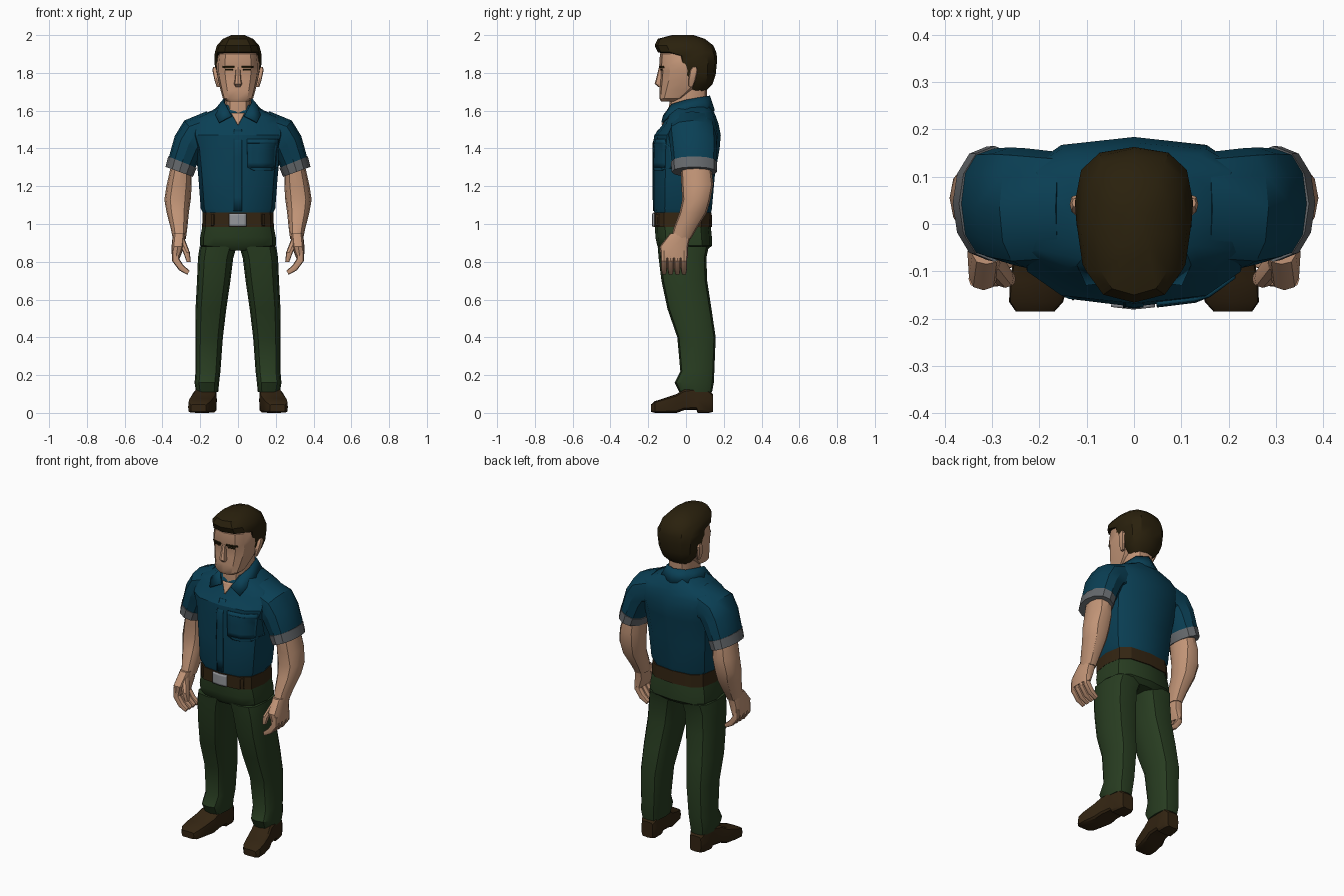
import bpy, bmesh
from math import sin, cos, tau, radians, copysign
from mathutils import Vector
from mathutils.bvhtree import BVHTree

default_cube = bpy.data.objects.get("Cube")
if default_cube:
    bpy.data.objects.remove(default_cube, do_unlink=True)

parts = []


def material(name, red, green, blue):
    mat = bpy.data.materials.new(name)
    mat.use_nodes = True
    colour = (red, green, blue, 1)
    mat.diffuse_color = colour
    shader = next(n for n in mat.node_tree.nodes if n.type == "BSDF_PRINCIPLED")
    shader.inputs["Base Color"].default_value = colour
    shader.inputs["Roughness"].default_value = 0.9
    return mat


skin = material("skin", .54, .3, .185)
hair_brown = material("dark brown hair", .023, .015, .004)
leather = material("brown leather", .033, .018, .006)
shirt_blue = material("blue cloth", .003, .05, .09)
seam_blue = material("dark blue seam", .002, .03, .055)
cuff_grey = material("grey cuff", .13, .14, .15)
metal = material("buckle metal", .3, .31, .33)
trouser_green = material("green cloth", .021, .046, .015)


def finish(name, mat, bm):
    bmesh.ops.recalc_face_normals(bm, faces=bm.faces[:])
    mesh = bpy.data.meshes.new(name)
    bm.to_mesh(mesh)
    bm.free()
    mesh.materials.append(mat)
    obj = bpy.data.objects.new(name, mesh)
    bpy.context.collection.objects.link(obj)
    parts.append(obj)
    return obj


def rounded(value, power):
    return copysign(abs(value) ** power, value) if abs(value) > 1e-6 else 0


def loft(name, mat, rings, side=1, sides=12, power=.7, along_y=False):
    """Skin rings of (position, u min, u max, v min, v max, optional tilt)."""
    bm = bmesh.new()
    loops = []
    for pos, u_min, u_max, v_min, v_max, *tilt in rings:
        lean = radians(tilt[0]) if tilt else 0
        u_mid, v_mid = (u_min + u_max) / 2, (v_min + v_max) / 2
        loop = []
        for i in range(sides):
            angle = tau * i / sides
            u = rounded(cos(angle), power) * (u_max - u_min) / 2
            v = rounded(sin(angle), power) * (v_max - v_min) / 2
            if along_y:
                point = (side * (u_mid + u), pos, v_mid + v)
            else:
                point = (side * (u_mid + u * cos(lean)), v_mid + v, pos + u * sin(lean))
            loop.append(bm.verts.new(point))
        loops.append(loop)
    for low, high in zip(loops, loops[1:]):
        for i in range(sides):
            j = (i + 1) % sides
            bm.faces.new((low[i], low[j], high[j], high[i]))
    bm.faces.new(loops[0])
    bm.faces.new(loops[-1])
    return finish(name, mat, bm)


def body(name, mat, rings, **options):
    """Symmetric loft from (height, half width, front, back)."""
    return loft(name, mat, [(z, -w, w, y0, y1) for z, w, y0, y1 in rings], **options)


def sheet(name, mat, rows, thickness):
    bm = bmesh.new()
    grid = [[bm.verts.new(point) for point in row] for row in rows]
    for a, b in zip(grid, grid[1:]):
        for i in range(len(a) - 1):
            bm.faces.new((a[i], a[i + 1], b[i + 1], b[i]))
    obj = finish(name, mat, bm)
    solid = obj.modifiers.new("thickness", "SOLIDIFY")
    solid.thickness = thickness
    solid.offset = 0
    return obj


def patch(name, mat, target, x0, x1, z0, z1, taper=1, lift=.004, steps=6):
    """Thin plate laid on the front of a target; taper narrows its lower end."""
    bm = bmesh.new()
    bm.from_mesh(target.data)
    tree = BVHTree.FromBMesh(bm)
    bm.free()
    middle, half, rows = (x0 + x1) / 2, (x1 - x0) / 2, []
    for r in range(steps + 1):
        down = r / steps
        width = half * (1 + (taper - 1) * down)
        row = []
        for c in range(steps + 1):
            x, z = middle + width * (2 * c / steps - 1), z1 + (z0 - z1) * down
            hit = tree.ray_cast(Vector((x, -2, z)), Vector((0, 1, 0)))[0]
            row.append((x, (hit.y if hit else 0) - lift / 2, z))
        rows.append(row)
    return sheet(name, mat, rows, lift * 2)


# Shirt, trousers top and belt
shirt = body("shirt", shirt_blue, [
    (1.05, .18, -.165, .13), (1.08, .197, -.172, .137), (1.25, .21, -.172, .152),
    (1.4, .225, -.175, .178), (1.47, .25, -.168, .184), (1.53, .25, -.12, .172),
    (1.565, .225, -.105, .16), (1.6, .14, -.092, .145), (1.63, .085, -.075, .125)])
body("trouser_hips", trouser_green, [
    (.86, .17, -.13, .11), (.885, .2, -.152, .137), (.93, .2, -.162, .137),
    (1.0, .186, -.165, .13)], power=.65)
belt = body("belt", leather, [(.985, .19, -.172, .138), (1.06, .187, -.172, .136)], power=.65)
patch("belt_buckle", metal, belt, -.048, .044, .988, 1.056, lift=.006)

# Shirt front details
patch("button_placket", shirt_blue, shirt, -.02, .02, 1.07, 1.5, lift=.003)
patch("placket_seam", seam_blue, shirt, -.023, -.018, 1.07, 1.49)
patch("open_neck", skin, shirt, -.035, .035, 1.525, 1.585, taper=.05, lift=.005)
patch("chest_pocket", shirt_blue, shirt, .047, .212, 1.3, 1.45, taper=.95, lift=.005)
patch("pocket_point", shirt_blue, shirt, .051, .208, 1.283, 1.3, taper=.6, lift=.005)
patch("pocket_flap_seam", seam_blue, shirt, .05, .21, 1.427, 1.431, lift=.006)

# Collar
top_edge = [(0, .122, 1.678), (.06, .09, 1.672), (.077, 0, 1.655),
            (.066, -.075, 1.632), (.033, -.118, 1.572)]
low_edge = [(0, .148, 1.6), (.09, .11, 1.605), (.118, 0, 1.605),
            (.118, -.085, 1.575), (.1, -.126, 1.537)]
sheet("collar", shirt_blue,
      [[(-x, y, z) for x, y, z in edge[:0:-1]] + edge for edge in (top_edge, low_edge)], .01)

# Head, neck and hair
body("neck", skin, [(1.5, .07, -.08, .1), (1.58, .07, -.098, .11), (1.74, .07, -.07, .11)])
head = body("head", skin, [
    (1.648, .055, -.132, -.05), (1.665, .08, -.14, -.01), (1.71, .093, -.14, .05),
    (1.76, .105, -.137, .1), (1.81, .113, -.134, .12), (1.84, .114, -.142, .13),
    (1.9, .107, -.138, .13), (1.94, .075, -.1, .1)])
body("nose", skin, [(1.725, .014, -.145, -.11), (1.742, .021, -.166, -.11),
                    (1.77, .016, -.158, -.11), (1.83, .012, -.143, -.11)], sides=8)
body("hair", hair_brown, [
    (1.7, .06, .0, .1), (1.74, .097, -.02, .14), (1.79, .117, -.055, .157),
    (1.85, .124, -.065, .163), (1.89, .125, -.07, .163), (1.91, .122, -.15, .16),
    (1.945, .112, -.166, .145), (1.98, .08, -.15, .1), (2.0, .035, -.075, .04)], power=.78)

for side, label in ((1, "left"), (-1, "right")):
    def limb(name, mat, rings, **options):
        return loft(f"{label}_{name}", mat, rings, side=side, **options)

    def mark(name, mat, target, inner, outer, low, high, lift):
        x0, x1 = sorted((side * inner, side * outer))
        patch(f"{label}_{name}", mat, target, x0, x1, low, high, lift=lift)

    # Face, ear and belt loop
    mark("eyebrow", hair_brown, head, .018, .08, 1.826, 1.836, .004)
    mark("eye", hair_brown, head, .028, .068, 1.813, 1.82, .003)
    mark("belt_loop", leather, belt, .125, .14, .982, 1.062, .006)
    limb("ear", skin, [(1.725, .095, .112, .015, .035), (1.76, .1, .124, .012, .05),
                       (1.815, .1, .136, .022, .062), (1.83, .11, .131, .035, .055)], sides=8)

    # Sleeve and turned cuff
    limb("sleeve", shirt_blue, [
        (1.29, .238, .378, -.07, .158, 20), (1.335, .216, .369, -.075, .16, 22),
        (1.42, .175, .348, -.085, .162, 32), (1.475, .135, .32, -.093, .16, 52),
        (1.5, .04, .24, -.085, .15, 75)], power=.85)
    limb("cuff", cuff_grey, [
        (1.276, .234, .388, -.076, .164, 20), (1.328, .213, .376, -.08, .165, 22)], power=.95)

    # Arm and hand
    limb("arm", skin, [
        (.92, .276, .345, -.08, .025), (.98, .268, .357, -.065, .06), (1.06, .26, .378, -.035, .11),
        (1.13, .25, .39, -.02, .13), (1.21, .245, .377, -.025, .145), (1.33, .245, .35, -.03, .13)],
        power=.85)
    limb("palm", skin, [(.82, .308, .35, -.132, .01), (.88, .285, .352, -.14, .012),
                        (.95, .278, .345, -.085, .025)], power=.65)
    limb("thumb", skin, [(.8, .25, .272, -.128, -.105), (.85, .255, .29, -.135, -.095),
                         (.92, .282, .325, -.1, -.05)], sides=8)
    for i, finger in enumerate(("index", "middle", "ring", "little")):
        y = -.133 + .035 * i
        limb(f"{finger}_finger", skin, [
            (.742, .25, .275, y + .004, y + .03, -60), (.768, .283, .318, y, y + .034, -50),
            (.81, .31, .35, y, y + .034, -15), (.86, .308, .35, y, y + .034)], sides=8)

    # Trouser leg and shoe
    limb("trouser_leg", trouser_green, [
        (.11, .105, .222, -.035, .138), (.16, .1, .23, -.06, .147), (.22, .093, .225, -.03, .15),
        (.4, .08, .226, -.046, .157), (.55, .062, .225, -.098, .135), (.7, .04, .217, -.13, .112),
        (.82, .025, .212, -.145, .108), (.88, .008, .203, -.15, .12)], power=.65)
    limb("shoe", leather, [
        (.142, .125, .2, .005, .1), (.12, .113, .212, 0, .125), (.062, .112, .222, 0, .135),
        (.055, .113, .223, .016, .135), (-.01, .113, .236, .014, .125), (-.05, .12, .25, 0, .1),
        (-.12, .137, .263, 0, .076), (-.165, .15, .264, 0, .062), (-.185, .168, .25, .006, .045)],
        along_y=True, power=.35)

# Smooth soft curves and keep creases sharp
bpy.ops.object.select_all(action="DESELECT")
for obj in parts:
    obj.select_set(True)
bpy.context.view_layer.objects.active = parts[0]
bpy.ops.object.shade_smooth_by_angle(angle=radians(32))
